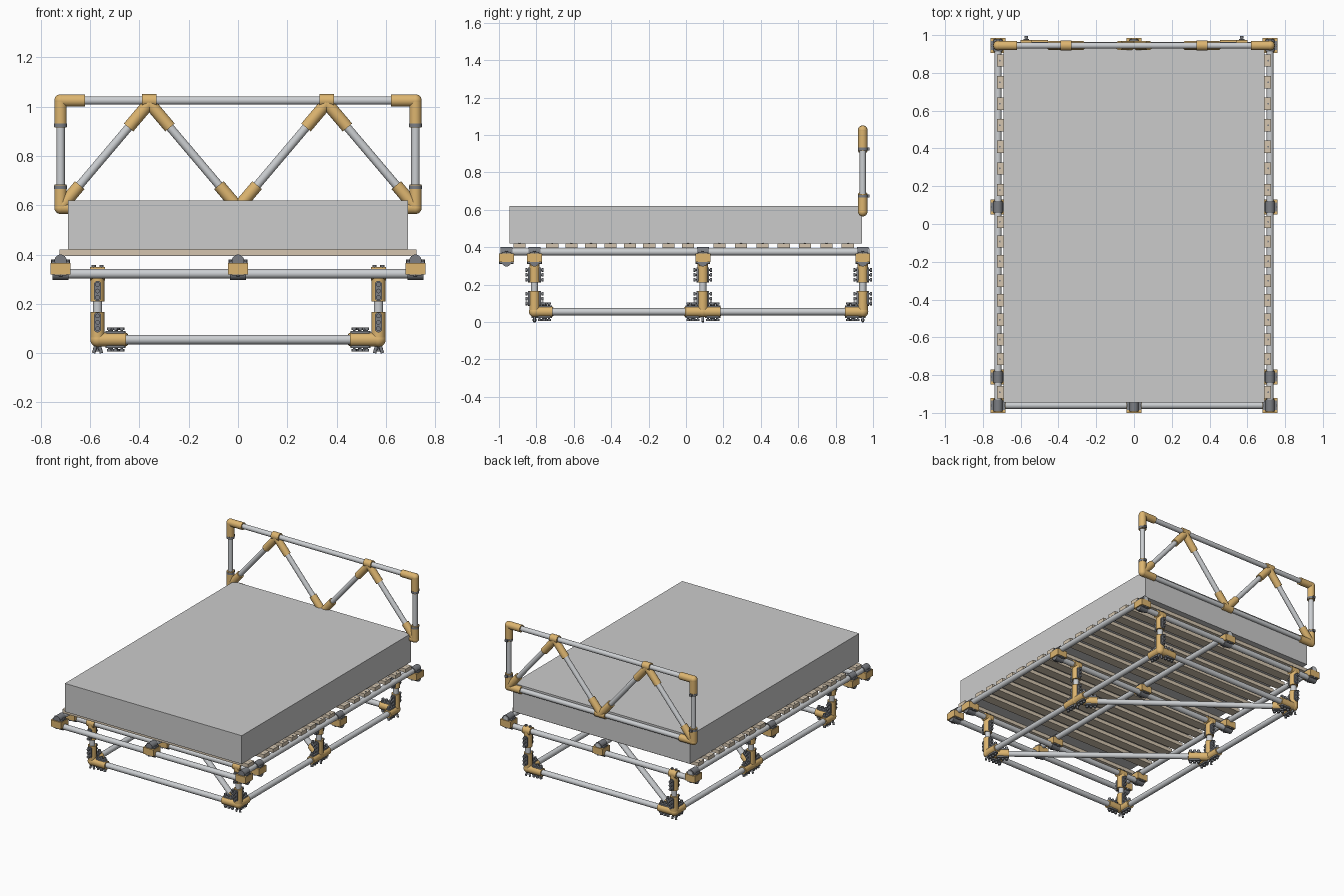
import bpy, bmesh, math
from mathutils import Vector as V, Matrix

if "Cube" in bpy.data.objects:
    bpy.data.objects.remove(bpy.data.objects["Cube"])

parts = {}

def bm_of(name):
    return parts.setdefault(name, bmesh.new())

def cyl(name, p, q, r, n=24):
    p, q = V(p), V(q)
    d = q - p
    m = Matrix.Translation((p + q) / 2) @ V((0, 0, 1)).rotation_difference(d).to_matrix().to_4x4()
    bmesh.ops.create_cone(bm_of(name), cap_ends=True, segments=n, radius1=r, radius2=r,
                          depth=d.length, matrix=m)

def ball(name, p, r):
    bmesh.ops.create_uvsphere(bm_of(name), u_segments=24, v_segments=12, radius=r,
                              matrix=Matrix.Translation(p))

def box(name, c, s):
    m = Matrix.Translation(c) @ Matrix.Diagonal((*s, 1))
    bmesh.ops.create_cube(bm_of(name), size=1, matrix=m)

def bolts(name, c, axis, out):
    """Three through bolts along axis, with a rounded plate on each side."""
    c, axis, out = V(c), V(axis).normalized(), V(out)
    for t in (-.026, 0, .026):
        p = c + axis * t
        cyl(name, p - out * .046, p + out * .046, .005, 8)
        for s in (-1, 1):
            cyl(name, p + out * s * .038, p + out * s * .049, .0095, 12)
    side = axis.cross(out)
    for s in (-1, 1):
        prof = []
        for i in range(16):
            a = (i + .5) * math.tau / 16
            ax = math.cos(a) * .015 + math.copysign(.026, math.cos(a))
            prof.append(c + axis * ax + side * math.sin(a) * .015 + out * s * .024)
        bm = bm_of(name)
        f = bm.faces.new([bm.verts.new(p) for p in prof])
        ex = bmesh.ops.extrude_face_region(bm, geom=[f])
        for v in ex["geom"]:
            if isinstance(v, bmesh.types.BMVert):
                v.co += out * s * .010

def socket(name, p, toward, length, out=None, r=.028):
    """Fitting sleeve from p in a direction, optionally bolted."""
    p = V(p)
    d = (V(toward) - p).normalized()
    cyl(name, p, p + d * length, r)
    if out:
        bolts("fitting_bolts", p + d * (length - .042), d, out)

R = .019
LX, RX = .57, .72               # leg and rail positions
LEG_Y = (-.81, .09, .945)
CROSS_Y = (-.96,) + LEG_Y
ZB, ZC, ZR = .055, .322, .375   # base, cross tube and rail heights

# mattress and slats
box("mattress", (0, -.002, .52), (1.38, 1.884, .20))
slat_y = [-.89] + [-.715 + .1037 * i for i in range(8)] + [.18 + .1142 * i for i in range(7)]
for y in slat_y:
    box("bed_slats", (0, y, .4075), (1.45, .065, .025))
    for x in (-.71, .71):
        cyl("slat_screws", (x, y, .41), (x, y, .4215), .005, 8)

# long rails and cross tubes
for x in (-RX, 0, RX):
    cyl("long_rails", (x, -.985, ZR), (x, .98, ZR), R)
for y in CROSS_Y:
    cyl("cross_tubes", (-.745, y, ZC), (.745, y, ZC), R)
    # crossover clamps: saddle block, straps above and below with flanges
    for x in (-RX, 0, RX):
        box("crossover_clamps", (x, y, .343), (.08, .08, .046))
        cyl("clamp_straps", (x, y - .032, ZR), (x, y + .032, ZR), .025)
        cyl("clamp_straps", (x - .032, y, ZC), (x + .032, y, ZC), .025)
        box("clamp_straps", (x, y, .369), (.074, .05, .008))
        box("clamp_straps", (x, y, .318), (.05, .074, .008))
        for s in (-1, 1):
            cyl("clamp_straps", (x + s * .032, y, .366), (x + s * .032, y, .379), .007, 8)
            cyl("clamp_straps", (x, y + s * .032, .31), (x, y + s * .032, .32), .007, 8)

# legs with their top tees and bottom corner fittings
for s in (-1, 1):
    x = s * LX
    for y in LEG_Y:
        base, top = V((x, y, ZB)), V((x, y, ZC))
        cyl("legs", base, top, R)
        socket("leg_top_tees", top, base, .112, (0, 1, 0))
        cyl("leg_top_tees", top - V((.03, 0, 0)), top + V((.03, 0, 0)), .028)
        for t in (-.016, .016):
            cyl("fitting_bolts", top + V((t, 0, .02)), top + V((t, 0, .036)), .009, 12)
            cyl("fitting_bolts", base + V((t, 0, -.055)), base, .007, 12)
        ball("base_fittings", base, .0295)
        socket("base_fittings", base, top, .112, (0, 1, 0))
        if y != LEG_Y[1]:
            socket("base_fittings", base, (0, y, ZB), .115, (0, 0, 1))
        if y != LEG_Y[0]:
            socket("base_fittings", base, (x, -2, ZB), .095, (0, 0, 1))
        if y != LEG_Y[2]:
            socket("base_fittings", base, (x, 2, ZB), .095, (0, 0, 1))
    cyl("base_side_tubes", (x, LEG_Y[0], ZB), (x, LEG_Y[2], ZB), R)
for y in (LEG_Y[0], LEG_Y[2]):
    cyl("base_end_tubes", (-LX, y, ZB), (LX, y, ZB), R)

# diagonal base braces
for ya, yb in zip(LEG_Y, LEG_Y[1:]):
    a, b = (LX, ya, ZB), (-LX, yb, ZB)
    cyl("base_braces", a, b, R)
    socket("base_fittings", a, b, .14, (0, 0, 1))
    socket("base_fittings", b, a, .14, (0, 0, 1))

# headboard truss
HY, HT, HB, HX = .945, 1.025, .59, .72
for z in (HT, HB):
    cyl("headboard_rails", (-HX, HY, z), (HX, HY, z), .017)
cyl("headboard_fittings", (-.04, HY, HB), (.04, HY, HB), .025)
socket_args = ("headboard_fittings",)
for s in (-1, 1):
    t, b, c = (s * HX, HY, HT), (s * HX, HY, HB), (0, HY, HB)
    m = (s * .36, HY, HT - .01)
    cyl("headboard_posts", b, t, .017)
    for p, q, l in ((t, b, .11), (t, (0, HY, HT), .10), (b, t, .095), (b, (0, HY, HB), .10),
                    (b, m, .12), (m, b, .13), (m, c, .13), (c, m, .12)):
        socket("headboard_fittings", p, q, l, r=.025)
    ball("headboard_fittings", t, .0255)
    ball("headboard_fittings", b, .0255)
    cyl("headboard_fittings", (s * .36 - .029, HY, HT), (s * .36 + .029, HY, HT), .026)
    cyl("headboard_braces", b, m, .017)
    cyl("headboard_braces", m, c, .017)
    # small post clips behind the sleeves
    for z in (.925, .673):
        cyl("headboard_clips", (s * HX, HY, z - .007), (s * HX, HY, z + .007), .0265)
        box("headboard_clips", (s * HX, .971, z), (.018, .018, .016))

# materials and finished objects
def mat(name, rgb):
    m = bpy.data.materials.new(name)
    m.diffuse_color = (*rgb, 1)
    m.use_nodes = True
    m.node_tree.nodes["Principled BSDF"].inputs["Base Color"].default_value = m.diffuse_color
    return m

ochre = mat("ochre", (.72, .46, .16))
dark = mat("dark_metal", (.20, .21, .23))
wood = mat("slat_wood", (.66, .56, .43))
steel = mat("tube_steel", (.60, .62, .64))
cloth = mat("mattress_grey", (.66, .66, .65))

for name, bm in parts.items():
    bmesh.ops.recalc_face_normals(bm, faces=bm.faces)
    me = bpy.data.meshes.new(name)
    bm.to_mesh(me)
    bm.free()
    ob = bpy.data.objects.new(name, me)
    bpy.context.collection.objects.link(ob)
    if any(k in name for k in ("bolts", "straps", "clips", "screws")):
        m = dark
    elif any(k in name for k in ("fittings", "tees", "clamps")):
        m = ochre
    else:
        m = {"bed_slats": wood, "mattress": cloth}.get(name, steel)
    me.materials.append(m)
    bpy.ops.object.select_all(action="DESELECT")
    ob.select_set(True)
    bpy.context.view_layer.objects.active = ob
    if name not in ("mattress", "bed_slats"):
        bpy.ops.object.shade_smooth_by_angle(angle=math.radians(35))
